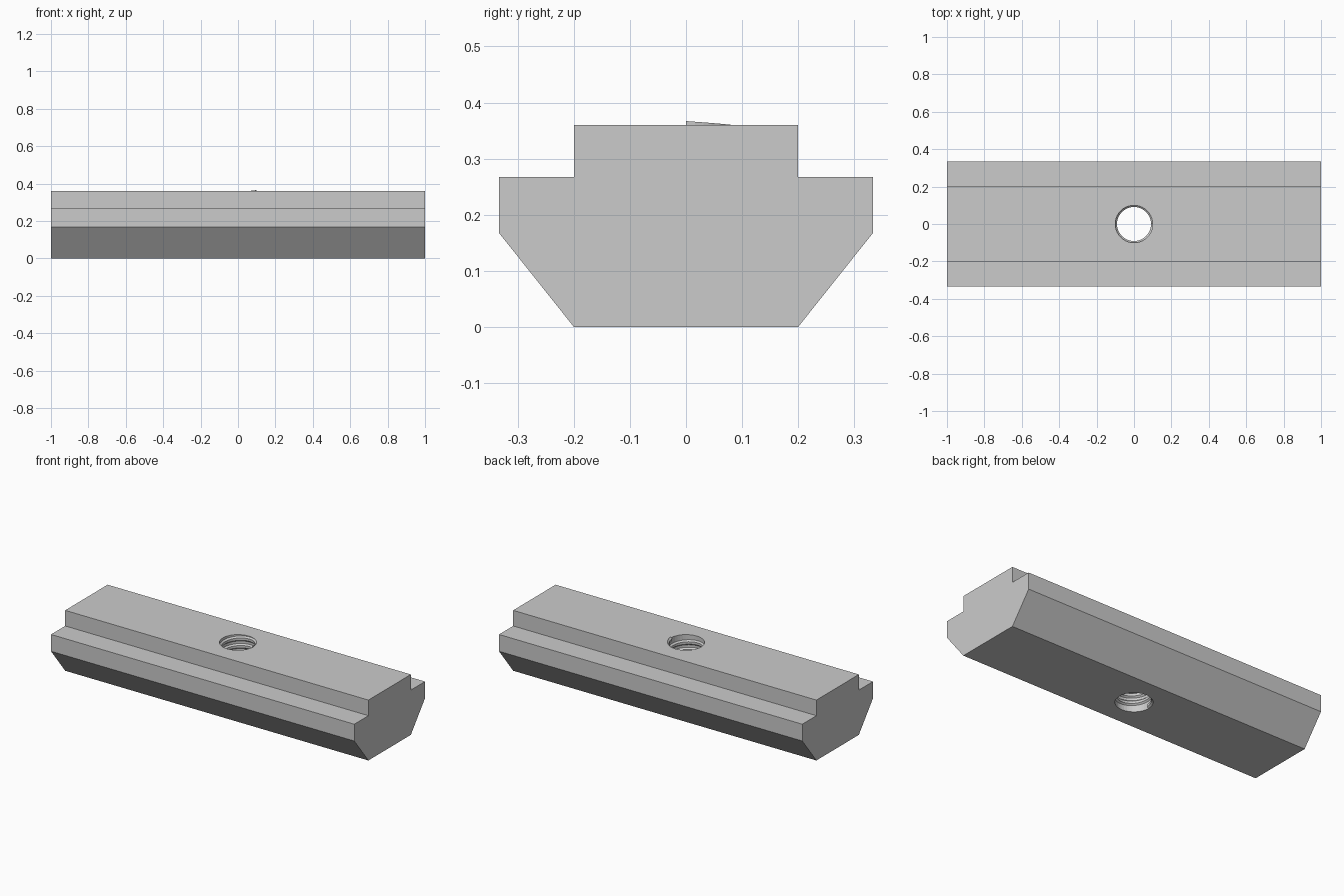
import bpy, bmesh
from math import cos, sin, tau

if "Cube" in bpy.data.objects:
    bpy.data.objects.remove(bpy.data.objects["Cube"])

metal = bpy.data.materials.new("grey metal")
metal.use_nodes = True
GREY = (0.6, 0.6, 0.6, 1)
metal.diffuse_color = GREY
metal.node_tree.nodes["Principled BSDF"].inputs["Base Color"].default_value = GREY

HOLE_R, CREST_R, PITCH, SEGS = 0.1, 0.091, 0.045, 40


def finish(bm, name):
    bmesh.ops.recalc_face_normals(bm, faces=bm.faces)
    mesh = bpy.data.meshes.new(name)
    bm.to_mesh(mesh)
    bm.free()
    mesh.materials.append(metal)
    obj = bpy.data.objects.new(name, mesh)
    bpy.context.collection.objects.link(obj)
    return obj


# Stepped, chamfered bar extruded along x
half = [(0.2, 0), (0.333, 0.167), (0.333, 0.267), (0.2, 0.267), (0.2, 0.36)]
profile = half + [(-y, z) for y, z in reversed(half)]
bm = bmesh.new()
end = bm.faces.new([bm.verts.new((-1, y, z)) for y, z in profile])
ext = bmesh.ops.extrude_face_region(bm, geom=[end])
moved = [v for v in ext["geom"] if isinstance(v, bmesh.types.BMVert)]
bmesh.ops.translate(bm, verts=moved, vec=(2, 0, 0))
body = finish(bm, "nut_body")

# Round through-hole
bm = bmesh.new()
bmesh.ops.create_cone(bm, cap_ends=True, segments=SEGS, radius1=HOLE_R,
                      radius2=HOLE_R, depth=1)
cutter = finish(bm, "hole_cutter")
cutter.hide_render = True
cutter.hide_viewport = True
cut = body.modifiers.new("hole", "BOOLEAN")
cut.operation = "DIFFERENCE"
cut.solver = "EXACT"
cut.object = cutter

# Helical thread ridge winding down the hole
section = [(HOLE_R, 0.015), (CREST_R, 0.007), (CREST_R, -0.007), (HOLE_R, -0.015)]
top, bottom = 0.352, 0.015
steps = round((top - bottom) / PITCH * SEGS)
bm = bmesh.new()
rings = []
for i in range(steps + 1):
    a = tau * i / SEGS
    z = top - PITCH * i / SEGS
    rings.append([bm.verts.new((r * cos(a), r * sin(a), max(0, z + dz)))
                  for r, dz in section])
for p, q in zip(rings, rings[1:]):
    for k in range(4):
        n = (k + 1) % 4
        bm.faces.new((p[k], p[n], q[n], q[k]))
bm.faces.new(rings[0])
bm.faces.new(rings[-1])
finish(bm, "thread_ridge")
